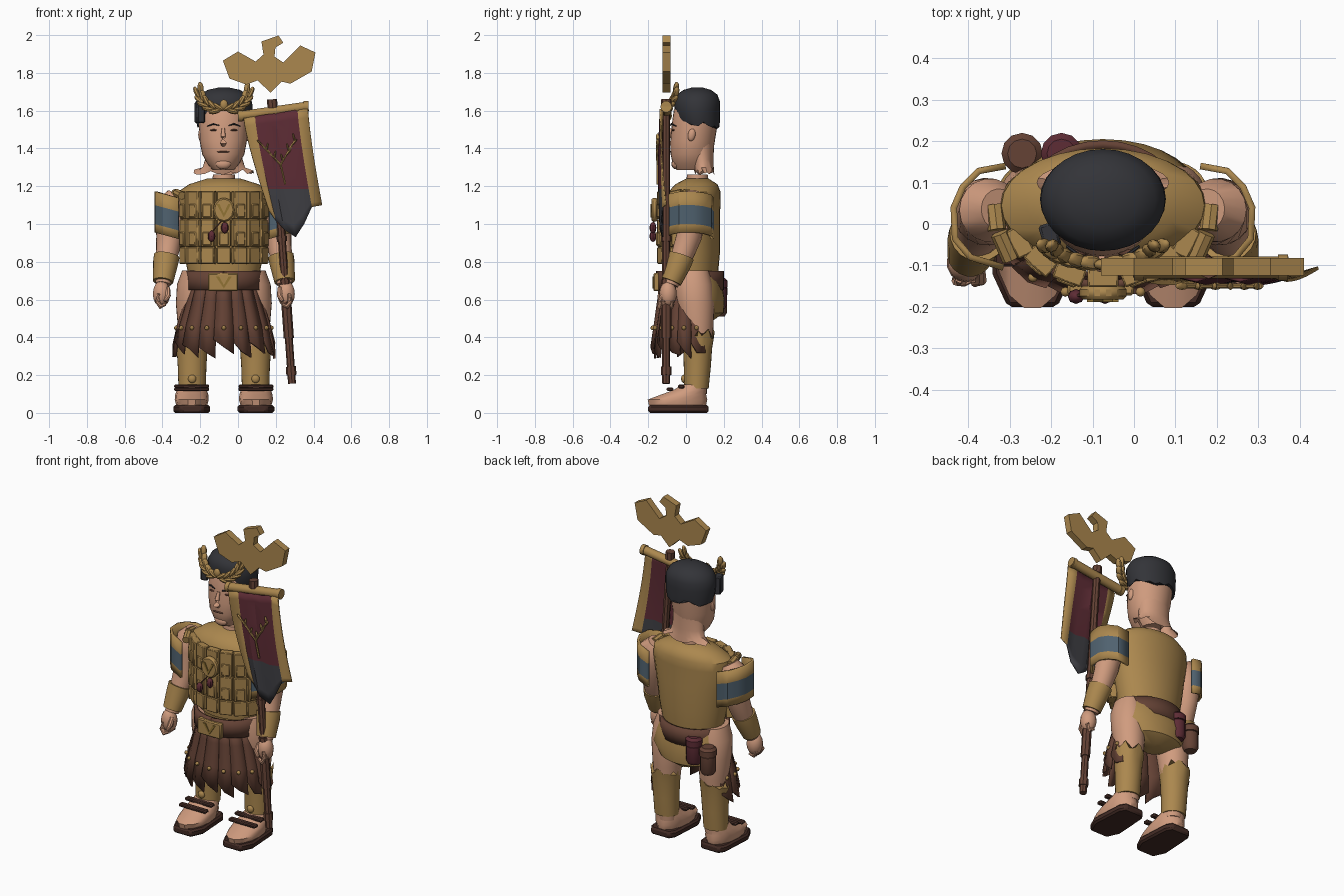
import bpy, bmesh, random
from math import sin, cos, pi, radians
from mathutils import Vector, Matrix

random.seed(4)
if "Cube" in bpy.data.objects:
    bpy.data.objects.remove(bpy.data.objects["Cube"])

C = -0.075  # middle of the body


def material(name, rgb):
    m = bpy.data.materials.new(name)
    m.use_nodes = True
    m.diffuse_color = (*rgb, 1)
    m.node_tree.nodes["Principled BSDF"].inputs["Base Color"].default_value = (*rgb, 1)
    return m


GOLD = material("gold", (.41, .245, .077))
OLD = material("dark gold", (.28, .17, .035))
SKIN = material("skin", (.63, .33, .21))
HAIR = material("black hair", (.033, .034, .04))
LEATHER = material("brown leather", (.13, .055, .036))
SOLE = material("dark leather", (.055, .024, .018))
RED = material("maroon", (.11, .025, .035))
GREY = material("charcoal cloth", (.05, .05, .058))
BLUE = material("dull blue", (.08, .122, .16))


def finish(name, bm, mats, angle=40, bevel=0, thick=0):
    bmesh.ops.recalc_face_normals(bm, faces=bm.faces)
    me = bpy.data.meshes.new(name)
    bm.to_mesh(me)
    bm.free()
    for m in mats if isinstance(mats, list) else [mats]:
        me.materials.append(m)
    me.shade_smooth()
    me.set_sharp_from_angle(angle=radians(angle))
    ob = bpy.data.objects.new(name, me)
    bpy.context.scene.collection.objects.link(ob)
    if thick:
        ob.modifiers.new("thickness", 'SOLIDIFY').thickness = thick
        ob.modifiers["thickness"].offset = 0
    if bevel:
        ob.modifiers.new("bevel", 'BEVEL').width = bevel


def skin_rings(name, rings, mat, cap=True):
    bm = bmesh.new()
    loops = [[bm.verts.new(p) for p in ring] for ring in rings]
    n = len(loops[0])
    for a, b in zip(loops, loops[1:]):
        for i in range(n):
            bm.faces.new((a[i], a[(i + 1) % n], b[(i + 1) % n], b[i]))
    if cap:
        bm.faces.new(loops[0])
        bm.faces.new(loops[-1])
    finish(name, bm, mat)


def loft(name, x, rows, mat, ragged=None, amount=0, n=28, cap=True):
    """Rows are (z, y, x radius, y radius); one ring may have a ragged edge."""
    rings = []
    for k, (z, y, rx, ry) in enumerate(rows):
        rings.append([Vector((x + rx * cos(2 * pi * i / n), y + ry * sin(2 * pi * i / n),
                              z + (random.uniform(-amount, amount) if k == ragged else 0)))
                      for i in range(n)])
    skin_rings(name, rings, mat, cap)


def tube(name, pts, radii, mat, n=12):
    pts = [Vector(p) for p in pts]
    rings = []
    for k, p in enumerate(pts):
        q = (pts[min(k + 1, len(pts) - 1)] - pts[max(k - 1, 0)]).to_track_quat('Z', 'Y')
        r = radii[k] if isinstance(radii, list) else radii
        rings.append([p + q @ Vector((r * cos(2 * pi * i / n), r * sin(2 * pi * i / n), 0))
                      for i in range(n)])
    skin_rings(name, rings, mat)


def ball(name, at, size, mat, aim=(0, 0, 1), seg=14):
    bm = bmesh.new()
    mx = Matrix.LocRotScale(Vector(at), Vector(aim).to_track_quat('Z', 'Y'), Vector(size))
    bmesh.ops.create_uvsphere(bm, u_segments=seg, v_segments=8, radius=1, matrix=mx)
    finish(name, bm, mat)


def box(name, at, size, mat, turn=0, bevel=.006):
    bm = bmesh.new()
    mx = Matrix.LocRotScale(Vector(at), Matrix.Rotation(turn, 3, 'Z'), Vector(size))
    bmesh.ops.create_cube(bm, size=1, matrix=mx)
    finish(name, bm, mat, 30, bevel)


def plate(name, outline, lo, hi, mat, axis='y', bevel=0):
    place = {'y': lambda a, b, d: (a, d, b), 'z': lambda a, b, d: (a, b, d)}[axis]
    bm = bmesh.new()
    face = bm.faces.new([bm.verts.new(place(a, b, lo)) for a, b in outline])
    new = bmesh.ops.extrude_face_region(bm, geom=[face])["geom"]
    bmesh.ops.translate(bm, verts=[v for v in new if isinstance(v, bmesh.types.BMVert)],
                        vec=place(0, 0, hi - lo))
    finish(name, bm, mat, 30, bevel)


def sheet(name, columns, mats, rule=lambda i, k: 0, thick=.012):
    """Grid surface; the rule picks a colour from column and row."""
    bm = bmesh.new()
    grid = [[bm.verts.new(p) for p in col] for col in columns]
    for i in range(len(grid) - 1):
        for k in range(len(grid[0]) - 1):
            f = bm.faces.new((grid[i][k], grid[i + 1][k], grid[i + 1][k + 1], grid[i][k + 1]))
            f.material_index = rule(i, k)
    finish(name, bm, mats, 30, thick=thick)


# Torso, briefs and belt
loft("torso", C, [(.74, .035, .19, .135), (.85, .035, .212, .145), (1.0, .035, .235, .145),
                  (1.12, .04, .253, .142), (1.17, .045, .245, .138), (1.21, .055, .185, .112),
                  (1.24, .06, .09, .06)], GOLD)
loft("briefs", C, [(.74, .05, .2, .125), (.68, .065, .22, .125), (.6, .08, .228, .125),
                   (.53, .09, .17, .11), (.49, .085, .06, .06)], GOLD)
belt = [radians(12 * i) for i in range(31)]
sheet("belt", [[(C + .197 * sin(a), .022 - .17 * cos(a), z) for z in (.65, .7, .752)]
               for a in belt], LEATHER, thick=.02)
box("buckle", (C - .005, -.155, .692), (.16, .035, .095), GOLD)


def vee(name, z, w, h, y):
    plate(name, [(C - w, z + h), (C - w * .6, z + h), (C, z - h * .4), (C + w * .6, z + h),
                 (C + w, z + h), (C, z - h)], y, y + .008, OLD)


vee("buckle_mark", .69, .042, .032, -.178)

# Chest armour in columns of overlapping plates
for z, h in ((1.1, .148), (.952, .145), (.833, .088)):
    for k in range(-3, 4):
        a = radians(21 * k)
        x, y = C + .225 * sin(a), .03 - .16 * cos(a)
        box("chest_plate", (x, y, z), (.074, .045, h), GOLD, a, .004)
        if h > .1:
            ball("plate_rivet", (x + .023 * sin(a), y - .023 * cos(a), z - .01),
                 (.006,) * 3, OLD, seg=8)
            box("plate_rib", (x + .006 * sin(a), y - .006 * cos(a), z - .03), (.05, .045, .07),
                GOLD, a, .004)
ring = [(C + .057 * sin(i * pi / 6), 1.075 + .065 * cos(i * pi / 6)) for i in range(12)]
plate("medallion", ring, -.182, -.15, GOLD, bevel=.008)
vee("medallion_mark", 1.07, .038, .035, -.188)
for x, z in ((-.14, .935), (-.07, .98)):
    ball("red_pendant", (x, -.175, z), (.02, .018, .03), RED, seg=8)
    tube("pendant_cord", [(x, -.172, z + .02), (C, -.172, 1.03)], .004, LEATHER, 6)

# Leather skirt strips with studs
for k in range(-5, 6):
    cols = []
    for side in (-1, 0, 1):
        a = radians(21 * k + 11.5 * side)
        low = .335 - .035 * side + random.uniform(-.02, .02)
        cols.append([(C + rx * sin(a), .01 - ry * cos(a) - .008 * (side == 0) + .008 * (k % 2), z)
                     for z, rx, ry in ((.68, .178, .14), (.6, .202, .148), (.46, .245, .168),
                                       (low, .268, .185))])
    sheet("skirt_strip", cols, LEATHER)
    a = radians(21 * k)
    ball("skirt_stud", (C + .253 * sin(a), .008 - .184 * cos(a), .45), (.012,) * 3, GOLD, seg=8)

# Limbs, mirrored about the middle of the body
for s in (-1, 1):
    def X(d):
        return C + s * d

    loft("leg", X(.16), [(.1, .055, .055, .055), (.3, .06, .068, .068), (.45, .06, .083, .085),
                         (.58, .05, .094, .1), (.68, .04, .088, .1), (.755, .035, .06, .085)], SKIN)
    loft("greave", X(.168), [(.13, .055, .072, .065), (.25, .06, .076, .072), (.34, .062, .082, .076),
                             (.42, .065, .088, .086)], GOLD, 3, .03)
    ball("greave_knob", (X(.168), -.012, .18), (.022, .014, .022), GOLD)
    loft("foot", X(.17), [(.04, -.045, .082, .155), (.07, -.045, .09, .162), (.095, -.015, .088, .125),
                          (.12, .02, .08, .09), (.15, .045, .066, .066)], SKIN, n=14)
    sole = [(X(.17 + w), y) for w, y in ((-.06, .12), (.06, .12), (.085, .08), (.097, -.12),
                                        (.06, -.2), (-.06, -.2), (-.097, -.12), (-.085, .08))]
    plate("sandal_sole", sole, 0, .042, SOLE, 'z', .01)
    for y, z in ((-.085, .125), (-.025, .14)):
        box("sandal_strap", (X(.17), y, z), (.185, .035, .02), SOLE)

    # Arm, bracer and closed hand
    tube("arm", [(X(.25), .035, 1.155), (X(.272), .033, 1.115), (X(.28), .03, 1.04),
                 (X(.29), .015, .93), (X(.298), -.01, .86), (X(.31), -.04, .78),
                 (X(.322), -.08, .68)], [.05, .077, .082, .068, .062, .052, .04], SKIN, 18)
    tube("bracer", [(X(.302), -.025, .83), (X(.31), -.04, .785), (X(.322), -.077, .695)],
         [.069, .066, .054], GOLD, 18)
    ball("hand", (X(.33), -.095, .63), (.047, .046, .07), SKIN)
    for i in range(4):
        y = -.13 + .02 * i
        tube("finger", [(X(.345), y, .63), (X(.352), y - .006, .59), (X(.335), y - .008, .562),
                        (X(.31), y, .575)], [.013, .014, .013, .009], SKIN, 8)
    tube("thumb", [(X(.30), -.11, .66), (X(.295), -.135, .62), (X(.31), -.143, .59)],
         [.016, .015, .01], SKIN, 8)

    # Banded shoulder guard and strap pieces
    arc = [(.235, .14), (.30, .128), (.338, .09), (.36, .04), (.357, -.035), (.32, -.08), (.24, -.105)]
    sheet("shoulder_guard", [[(X(d), y, z - .28 * (.36 - d)) for z in (1.172, 1.1, 1.0, .955)]
                             for d, y in arc], [GOLD, BLUE], lambda i, k: int(k == 1), .016)
    tube("shoulder_strap", [(X(.262), .045, 1.155), (X(.255), -.015, 1.165)], .022, GOLD, 8)
    tube("shoulder_strap", [(X(.25), -.022, 1.165), (X(.222), -.085, 1.15)], .022, GOLD, 8)

    # Ears and facial features
    ball("ear", (X(.122), .03, 1.472), (.014, .02, .034), SKIN, (0, .2, 1))
    ball("eye", (X(.053), -.068, 1.497), (.02, .008, .005), LEATHER)
    tube("eyebrow", [(X(.025), -.084, 1.522), (X(.055), -.077, 1.53), (X(.088), -.053, 1.518)],
         [.003, .005, .003], HAIR, 6)

    # Laurel crown leaves curling upward
    path = [Vector(p) for p in ((.02, -.092, 1.605), (.055, -.088, 1.61), (.09, -.078, 1.63),
                                (.115, -.066, 1.655), (.128, -.052, 1.685), (.138, -.045, 1.73))]
    for p, q in zip(path, path[1:]):
        mid, d = (p + q) / 2, q - p
        for lift in (-.014, .014):
            ball("laurel_leaf", (X(mid.x - lift * .7), mid.y - .004, mid.z + lift * .8),
                 (.018, .014, .034), GOLD, (s * (d.x - lift * .3), d.y, d.z + lift), 8)

# Neck and head
loft("neck", C, [(1.2, .06, .062, .06), (1.262, .06, .058, .055)], SKIN)
loft("head", C - .003, [(1.285, .035, .055, .085), (1.32, .03, .085, .1), (1.37, .03, .112, .112),
                        (1.44, .035, .125, .118), (1.52, .045, .13, .121), (1.6, .055, .13, .12),
                        (1.66, .06, .11, .1), (1.7, .06, .06, .06)], SKIN)
loft("neck_fringe", C, [(1.44, .07, .1, .08), (1.34, .085, .1, .06), (1.3, .092, .112, .055),
                        (1.275, .1, .16, .05)], SKIN, 3, .014, cap=False)
tube("nose", [(C - .003, -.078, 1.505), (C - .003, -.094, 1.46), (C - .003, -.1, 1.432),
              (C - .003, -.08, 1.42)], [.008, .013, .018, .012], SKIN)
ball("mouth", (C - .003, -.083, 1.382), (.034, .008, .004), LEATHER)
ball("chin", (C - .003, -.055, 1.318), (.042, .022, .028), SKIN)
loft("hair", C, [(1.522, .067, .14, .11), (1.55, .062, .147, .118), (1.6, .06, .152, .119),
                 (1.645, .058, .15, .123), (1.685, .058, .127, .108), (1.71, .06, .085, .072),
                 (1.722, .06, .03, .03)], HAIR, 0, .018)
box("hair_tuft", (C - .128, -.028, 1.59), (.042, .06, .11), HAIR, .3)
ball("crown_gem", (C, -.098, 1.632), (.022, .014, .027), GOLD)

# Pouches hanging behind the belt
for x, z, mat in ((-.175, .01, RED), (-.27, -.03, LEATHER)):
    loft("pouch", x, [(.54 + z, .17, .035, .035), (.56 + z, .17, .046, .046),
                      (.65 + z, .17, .046, .046), (.66 + z, .17, .036, .036)], mat, n=12)
    loft("pouch_lid", x, [(.655 + z, .17, .05, .05), (.69 + z, .17, .05, .05),
                          (.705 + z, .17, .035, .035)], mat, n=12)

# Standard: pole, grip rings, crossbar
foot_end, top_end = Vector((.286, -.105, .155)), Vector((.18, -.105, 1.66))
tube("pole", [foot_end, top_end], .021, LEATHER, 8)
for a, b in ((.03, .06), (.16, .29), (.265, .285), (.35, .365), (.5, .52), (.97, 1)):
    tube("pole_ring", [foot_end.lerp(top_end, a), foot_end.lerp(top_end, b)], .027, LEATHER, 8)
tube("crossbar", [(0, -.105, 1.57), (.372, -.105, 1.623)], .027, GOLD, 10)
for x, z in ((.012, 1.572), (.36, 1.621)):
    tube("crossbar_cap", [(x - .012, -.105, z), (x + .012, -.105, z)], .031, GOLD, 10)

# Hanging pleated cloth with gold borders and a dark lower end
tops = [(.03, 1.56), (.09, 1.57), (.15, 1.58), (.2, 1.585), (.255, 1.595), (.315, 1.605), (.37, 1.61)]
ends = [(.165, 1.07), (.2, 1.02), (.245, .97), (.305, .93), (.35, 1.0), (.39, 1.09), (.445, 1.1)]
split = 1.185
cloth = []
for i, ((x0, z0), (x1, z1)) in enumerate(zip(tops, ends)):
    heights = [z0 + (split - z0) * k / 9 for k in range(10)]
    heights += [split + (z1 - split) * k / 4 for k in range(1, 5)]
    drops = [((z0 - z) / (z0 - z1), z) for z in heights]
    cloth.append([(x0 + (x1 - x0) * v ** 1.25,
                   -.136 + .014 * (i % 2) - .008 * sin(pi * v) + .03 * v * (i == 6), z)
                  for v, z in drops])
sheet("banner", cloth, [GOLD, RED, GREY],
      lambda i, k: 0 if i in (0, 5) else (1 if k < 9 else 2), .008)

# Twig emblem on the cloth
stem, left, right = (.25, -.15, 1.21), (.125, -.15, 1.42), (.305, -.15, 1.45)
fork = (.226, -.15, 1.315)
for a, b in ((stem, fork), (fork, left), (fork, right)):
    a, b = Vector(a), Vector(b)
    tube("twig", [a, b], .006, GOLD, 6)
    for i in range(1, 6):
        side = Vector((.03 * (-1) ** i, 0, .03))
        if a.z > 1.3:
            ball("twig_leaf", a.lerp(b, i / 5) + side * .3, (.009, .005, .022), GOLD,
                 (b - a).normalized() * .03 + side, 8)

# Spread-winged bird finial
bird = [(-.08, 1.865), (0, 1.913), (.093, 1.86), (.135, 1.897), (.124, 1.966), (.214, 1.998),
        (.24, 1.96), (.198, 1.934), (.193, 1.886), (.24, 1.855), (.33, 1.945), (.41, 1.908),
        (.39, 1.807), (.278, 1.743), (.23, 1.754), (.172, 1.696), (.103, 1.76), (.045, 1.738),
        (-.045, 1.77)]
plate("bird_finial", bird, -.124, -.082, GOLD)
